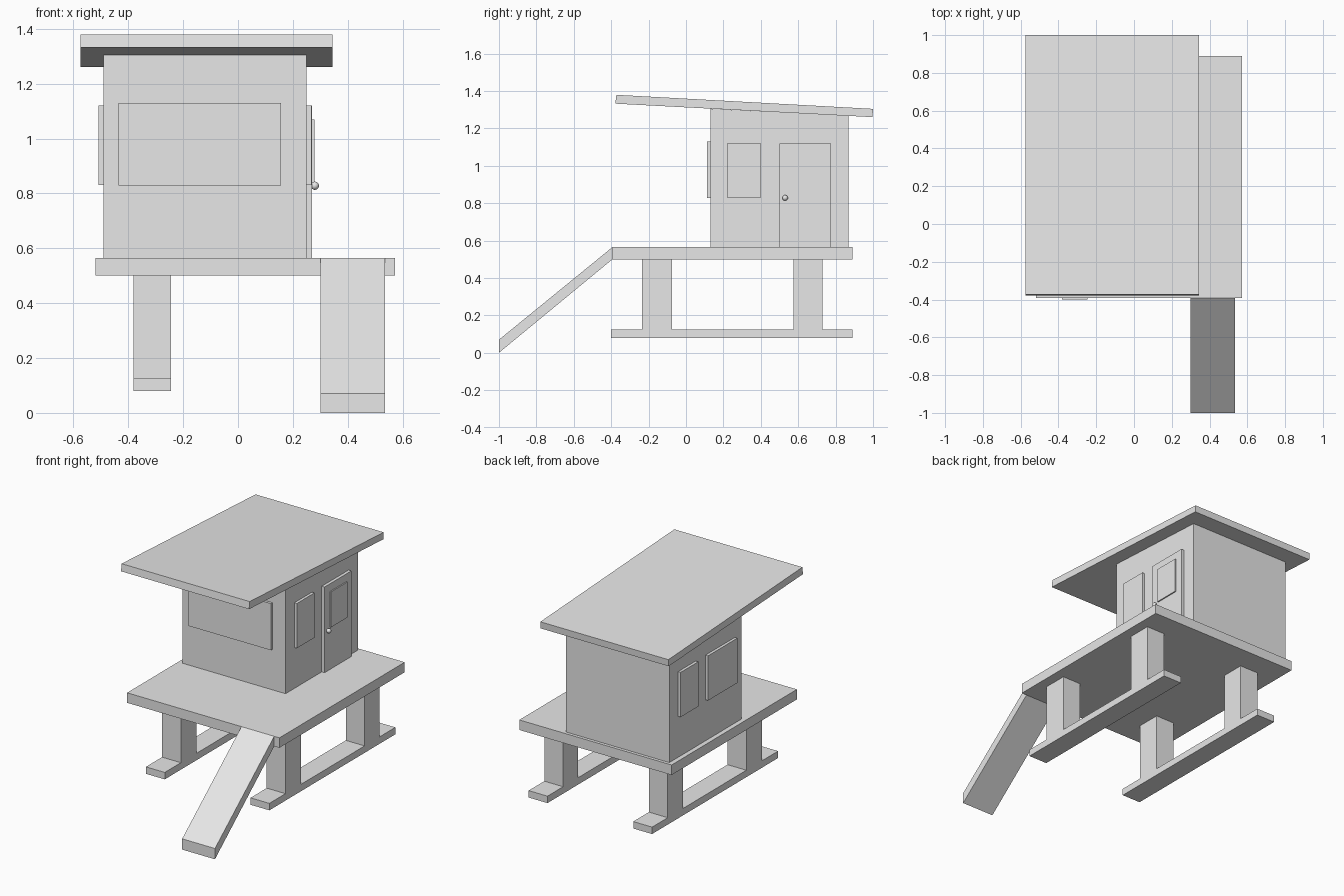
import bpy
import bmesh

cube = bpy.data.objects.get("Cube")
if cube:
    bpy.data.objects.remove(cube, do_unlink=True)

grey = bpy.data.materials.new("plain_grey")
grey.use_nodes = True
COLOUR = (0.8, 0.8, 0.8, 1)
grey.diffuse_color = COLOUR
grey.node_tree.nodes["Principled BSDF"].inputs["Base Color"].default_value = COLOUR


def finish(name, bm):
    bmesh.ops.recalc_face_normals(bm, faces=bm.faces)
    mesh = bpy.data.meshes.new(name)
    bm.to_mesh(mesh)
    bm.free()
    mesh.materials.append(grey)
    obj = bpy.data.objects.new(name, mesh)
    bpy.context.scene.collection.objects.link(obj)
    return obj


def prism(name, x0, x1, profile):
    """Extrude a side profile of (y, z) points from x0 to x1."""
    bm = bmesh.new()
    face = bm.faces.new([bm.verts.new((x0, y, z)) for y, z in profile])
    ext = bmesh.ops.extrude_face_region(bm, geom=[face])
    verts = [v for v in ext["geom"] if isinstance(v, bmesh.types.BMVert)]
    bmesh.ops.translate(bm, vec=(x1 - x0, 0, 0), verts=verts)
    return finish(name, bm)


def box(name, x, y, z):
    return prism(name, *x, [(y[0], z[0]), (y[1], z[0]), (y[1], z[1]), (y[0], z[1])])


# Skids and posts
for side, x in (("right", (-0.38, -0.245)), ("left", (0.37, 0.505))):
    box(side + "_skid", x, (-0.4, 0.89), (0.08, 0.125))
    for end, y in (("front", (-0.235, -0.075)), ("back", (0.575, 0.73))):
        box(f"{side}_{end}_post", x, y, (0.125, 0.5))

# Deck and ramp
box("deck", (-0.52, 0.572), (-0.393, 0.89), (0.5, 0.565))
prism("ramp", 0.3, 0.535, [(-1, 0), (-0.393, 0.5), (-0.393, 0.565), (-1, 0.07)])

# Cabin with sloping top, and the overhanging roof
prism("cabin", -0.49, 0.25, [(0.13, 0.565), (0.87, 0.565), (0.87, 1.267), (0.13, 1.305)])
prism("roof", -0.574, 0.344, [(-0.378, 1.332), (0.997, 1.26), (1.0, 1.304), (-0.372, 1.379)])

# Windows standing proud of the walls
SILL = (0.83, 1.12)
box("front_window", (-0.435, 0.157), (0.113, 0.13), (0.828, 1.13))
box("left_window", (0.25, 0.268), (0.22, 0.4), SILL)
box("right_back_window", (-0.508, -0.49), (0.6, 0.78), SILL)
box("right_front_window", (-0.508, -0.49), (0.2, 0.5), SILL)

# Door with its window and knob
box("door", (0.25, 0.27), (0.5, 0.775), (0.565, 1.12))
box("door_window", (0.27, 0.278), (0.555, 0.725), (0.84, 1.07))
bm = bmesh.new()
bmesh.ops.create_uvsphere(bm, u_segments=16, v_segments=10, radius=0.015)
bmesh.ops.translate(bm, vec=(0.28, 0.53, 0.828), verts=bm.verts)
for f in bm.faces:
    f.smooth = True
finish("door_knob", bm)
